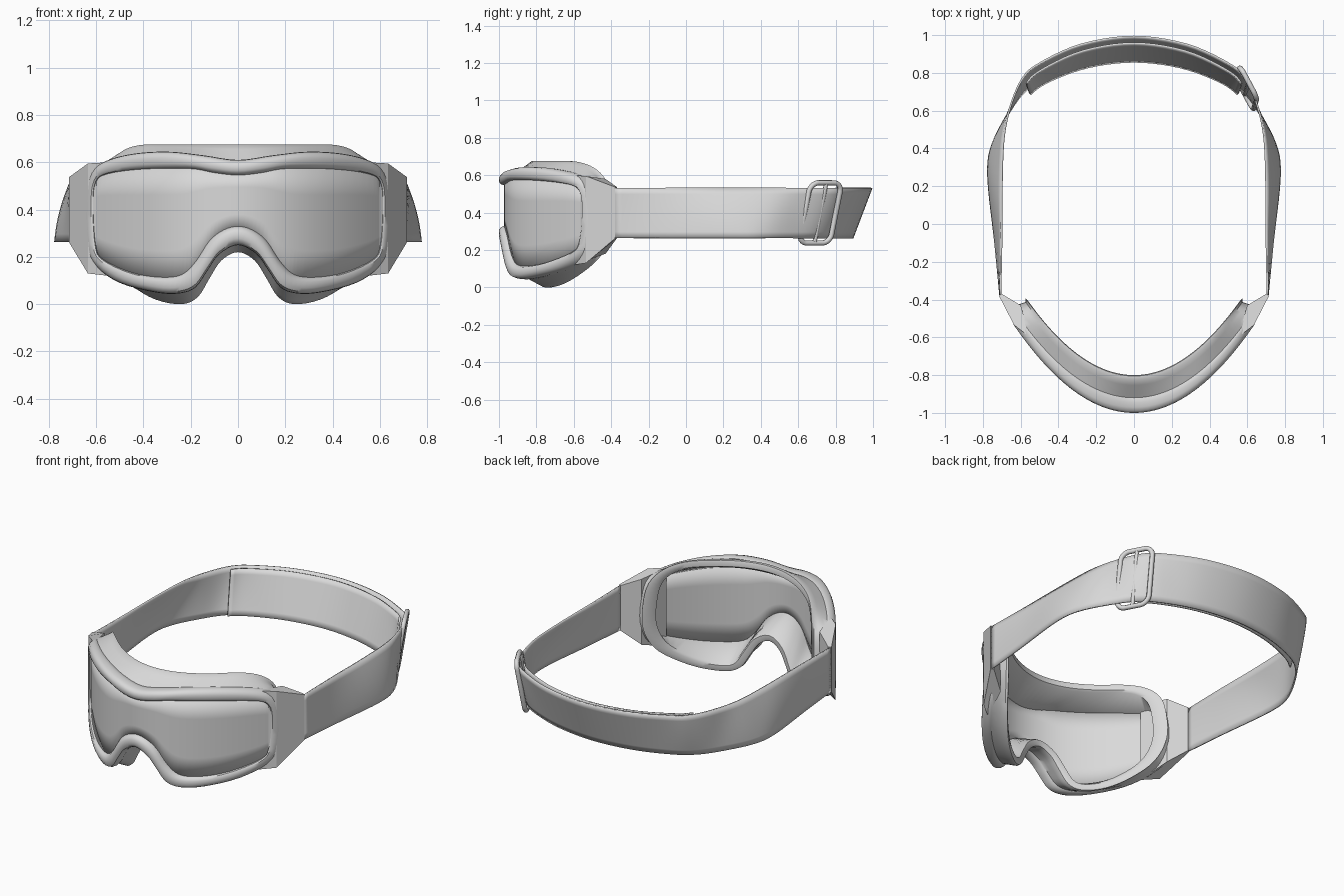
import bpy, bmesh, math
from mathutils import Vector

if "Cube" in bpy.data.objects:
    bpy.data.objects.remove(bpy.data.objects["Cube"])

grey = bpy.data.materials.new("light_grey")
grey.diffuse_color = (0.7, 0.7, 0.7, 1)
grey.use_nodes = True
grey.node_tree.nodes["Principled BSDF"].inputs["Base Color"].default_value = grey.diffuse_color


def finish(name, verts, faces, thickness=0.0, angle=40):
    me = bpy.data.meshes.new(name)
    me.from_pydata([tuple(v) for v in verts], [], faces)
    ob = bpy.data.objects.new(name, me)
    bpy.context.collection.objects.link(ob)
    bm = bmesh.new()
    bm.from_mesh(me)
    bmesh.ops.remove_doubles(bm, verts=bm.verts, dist=1e-5)
    bmesh.ops.recalc_face_normals(bm, faces=bm.faces)
    bm.to_mesh(me)
    bm.free()
    me.materials.append(grey)
    if thickness:
        mod = ob.modifiers.new("thickness", 'SOLIDIFY')
        mod.thickness, mod.offset = thickness, 0
    bpy.context.view_layer.objects.active = ob
    ob.select_set(True)
    bpy.ops.object.shade_smooth_by_angle(angle=math.radians(angle))
    ob.select_set(False)
    return ob


def grid_faces(rows, cols, wrap_r=False, wrap_c=False):
    return [(r * cols + c, r * cols + (c + 1) % cols,
             (r + 1) % rows * cols + (c + 1) % cols, (r + 1) % rows * cols + c)
            for r in range(rows if wrap_r else rows - 1)
            for c in range(cols if wrap_c else cols - 1)]


def spline(pts, steps, closed):
    """Catmull-Rom resampling of 2D points."""
    p, n, out = [Vector(q) for q in pts], len(pts), []
    get = (lambda i: p[i % n]) if closed else (lambda i: p[max(0, min(n - 1, i))])
    for i in range(n if closed else n - 1):
        a, b, c, d = (get(i + k) for k in (-1, 0, 1, 2))
        for s in range(steps):
            t = s / steps
            out.append(0.5 * (2 * b + (c - a) * t + (2 * a - 5 * b + 4 * c - d) * t * t
                              + (3 * b - a - 3 * c + d) * t ** 3))
    return out if closed else out + [p[-1]]


def mirror_loop(half):
    return spline(half + [(-x, z) for x, z in half[-2:0:-1]], 4, True)


def blend(a, b, t):
    return [p.lerp(q, t) for p, q in zip(a, b)]


def inset(loop, d):
    n, out = len(loop), []
    for i, p in enumerate(loop):
        t = (loop[(i + 1) % n] - loop[i - 1]).normalized()
        out.append(p + Vector((t.y, -t.x)) * d)
    return out


def front(x):
    return -1 + 1.15 * x * x


def back(x):
    return -0.8 + 1.25 * x * x


# outlines of the rim, the lens opening and the face flange (x, z), right half
outer = mirror_loop([(0, .61), (.15, .63), (.3, .645), (.45, .635), (.57, .6), (.63, .54), (.65, .42),
                     (.645, .25), (.6, .16), (.5, .09), (.35, .05), (.25, .045), (.18, .07),
                     (.13, .14), (.08, .21), (0, .25)])
opening = mirror_loop([(0, .545), (.1, .555), (.2, .572), (.4, .57), (.55, .55), (.6, .515), (.61, .42),
                       (.6, .25), (.57, .19), (.45, .135), (.33, .115), (.24, .125), (.18, .18),
                       (.12, .27), (.06, .315), (0, .33)])
flange = mirror_loop([(0, .675), (.15, .675), (.3, .675), (.42, .672), (.5, .64), (.55, .57), (.57, .45),
                      (.57, .3), (.53, .17), (.45, .08), (.35, .02), (.24, .0), (.17, .03),
                      (.12, .11), (.07, .185), (0, .22)])


def ring(loop, surface, d):
    return [Vector((p.x, surface(p.x) + d, p.y)) for p in loop]


# frame: rounded rim, side wall, flared flange and inner wall as one loft
rim = [(0, .045), (0, .03), (.1, .01), (.3, 0), (.65, 0), (.87, .01), (.97, .03), (1, .055), (.97, .075)]
rings = [ring(blend(opening, outer, t), front, d) for t, d in rim]
wall_a = ring(blend(opening, outer, .93), front, .08)
wall_b = ring(flange, back, -.025)
rings += [[p.lerp(q, t) + Vector((0, 0, 0)) for p, q in zip(wall_a, wall_b)] for t in (0, .35, .7, 1)]
rings += [ring(flange, back, -.005), ring(inset(flange, .01), back, 0),
          ring(inset(flange, .035), back, .0), ring(inset(flange, .045), back, -.015)]
finish("frame", [v for r in rings for v in r],
       grid_faces(len(rings), len(outer), True, True))

# lens: curved sheet of vertical strips filling the opening
split = max(range(len(opening) // 2), key=lambda i: opening[i].x)
edge = inset(opening[:], -.008)
half = len(opening) // 2
upper, lower = edge[:split + 1], edge[split:half + 1][::-1]


def height(poly, x):
    for a, b in zip(poly, poly[1:]):
        if a.x <= x <= b.x and b.x > a.x:
            return a.y + (b.y - a.y) * (x - a.x) / (b.x - a.x)
    return poly[-1].y if x > .3 else poly[0].y


cols = 60
tip = min(upper[-1].x, lower[-1].x)
xs = [tip * math.sin(math.pi / 2 * i / cols) for i in range(-cols, cols + 1)]
lens = []
for x in xs:
    top, low = height(upper, abs(x)), height(lower, abs(x))
    lens += [(x, front(x) + .032, low + (top - low) * k / 4) for k in range(5)]
finish("lens", lens, grid_faces(len(xs), 5), .008)

# strap lugs: tapered wedges from the frame sides to the strap ends
plan = [(.55, -.60, .60, .12), (.635, -.535, .595, .13), (.715, -.38, .537, .262),
        (.70, -.37, .537, .262), (.60, -.43, .58, .18)]
for side, label in ((1, "right"), (-1, "left")):
    n = len(plan)
    v = [(side * x, y, t) for x, y, t, b in plan] + [(side * x, y, b) for x, y, t, b in plan]
    f = [tuple(range(n)), tuple(range(2 * n - 1, n - 1, -1))]
    f += [(i, (i + 1) % n, n + (i + 1) % n, n + i) for i in range(n)]
    finish(label + "_strap_lug", v, f, angle=20)

# strap: leaning band swept around the head between a top and a bottom path
top_half = [(.708, -.38), (.702, -.1), (.70, .2), (.69, .45), (.655, .62), (.59, .77), (.5, .85), (.28, .95), (0, .992)]
low_half = [(.708, -.38), (.735, -.1), (.772, .25), (.75, .42), (.655, .6), (.57, .71), (.46, .785), (.25, .86), (0, .89)]


def full(path):
    return spline(path + [(-x, y) for x, y in path[-2::-1]], 5, False)


top_path, low_path = full(top_half), full(low_half)
LEVELS = 8


def band(first, last, scale, z0, z1):
    v = []
    for a, b in list(zip(top_path, low_path))[first:last]:
        bulge = 1 + .9 * max(0, (b - a).length - .01) * max(0, abs(a.x) - .45)
        for k in range(LEVELS + 1):
            t = k / LEVELS
            p = a.lerp(b, t) * scale * (1 + (bulge - 1) * 4 * t * (1 - t))
            v.append((p.x, p.y, z1 + (z0 - z1) * t))
    return v, grid_faces(len(v) // (LEVELS + 1), LEVELS + 1)


finish("strap", *band(0, len(top_path), 1, .263, .532), .01)

# inner strap layer running back from the buckle across the rear
start = 25
finish("strap_inner_layer", *band(start, len(top_path) - start, .965, .27, .527), .01)

# buckle: rounded wire loop with a centre bar on the right of the strap
i = 24
mid = top_path[i].lerp(low_path[i], .5)
tangent = (top_path[i + 3] - top_path[i - 3]).normalized()
along = Vector((tangent.x, tangent.y, 0))
lean = top_path[i] - low_path[i]
up = Vector((lean.x, lean.y, .27)).normalized()
centre = Vector((mid.x, mid.y, .398)) * 1.0


def wire(name, pts, closed, radius):
    cu = bpy.data.curves.new(name, 'CURVE')
    cu.dimensions, cu.bevel_depth, cu.bevel_resolution, cu.use_fill_caps = '3D', radius, 2, True
    sp = cu.splines.new('POLY')
    sp.points.add(len(pts) - 1)
    for q, (u, w, o) in zip(sp.points, pts):
        p = centre + along * u + up * w + along.cross(up) * o
        q.co = (*p, 1)
    sp.use_cyclic_u = closed
    cu.materials.append(grey)
    bpy.context.collection.objects.link(bpy.data.objects.new(name, cu))


loop = []
for k in range(24):
    a = 2 * math.pi * (k + .5) / 24
    c, s = math.cos(a), math.sin(a)
    loop.append((math.copysign(.045, c) + .05 * c, math.copysign(.115, s) + .05 * s, 0))
wire("buckle_loop", loop, True, .014)
wire("buckle_bar", [(0, -.16, 0), (0, .16, 0)], False, .012)
